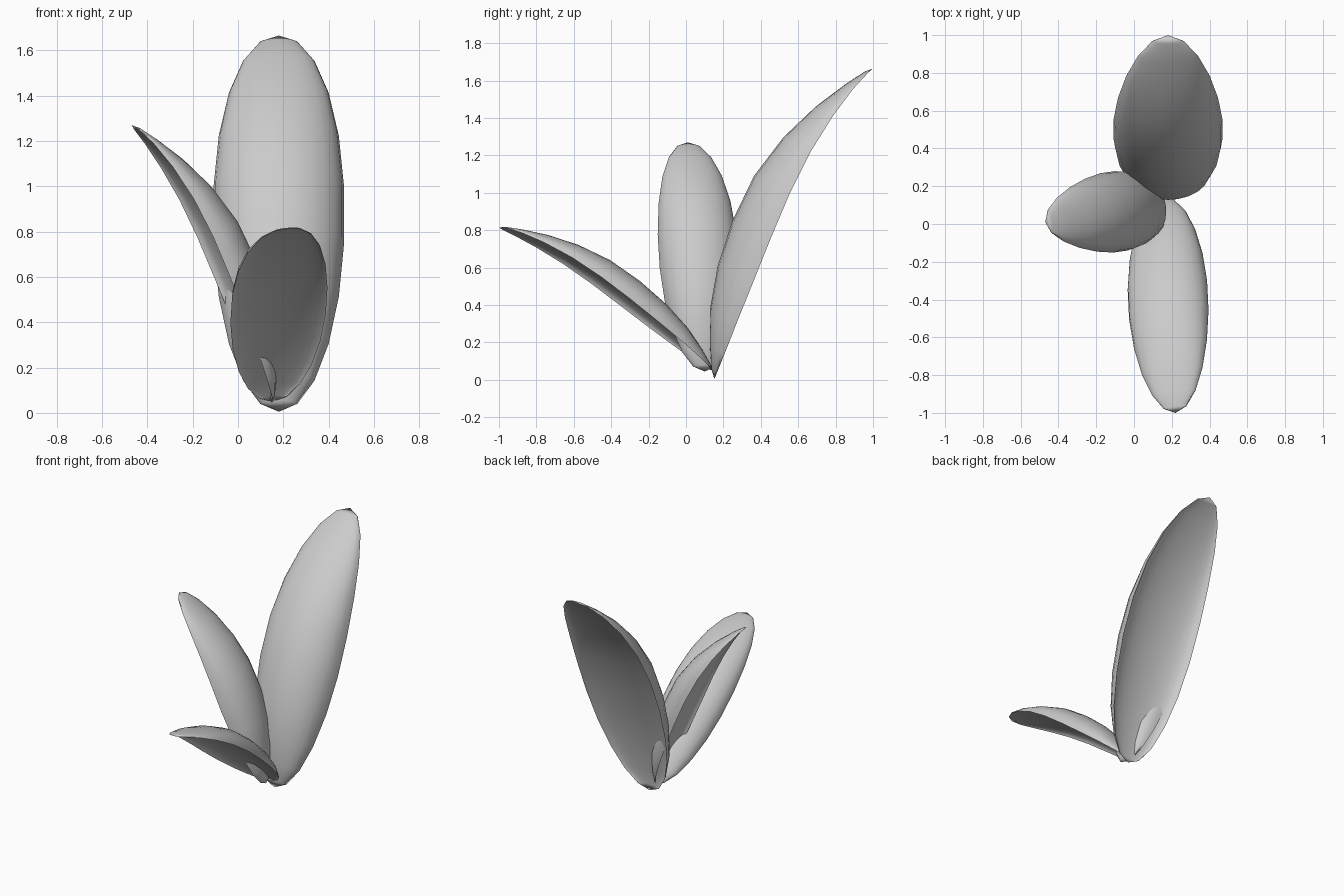
import bpy, bmesh, math
from mathutils import Vector

if "Cube" in bpy.data.objects:
    bpy.data.objects.remove(bpy.data.objects["Cube"])

RINGS, SEGS = 11, 12
LENGTH, HALF_WIDTH = 1.856, 0.29
INNER = 0.4   # hollowness of the underside relative to the ridge
# Bow of the rim and of the ridge above the base-tip chord, ring by ring
RIM = [0, .003, .013, .03, .05, .073, .092, .094, .075, .045, .015, 0]
RIDGE = [0, .037, .102, .19, .258, .298, .304, .258, .18, .096, .034, 0]


def leaf(name, base, tip, up, roll=0.0, depth=1.0):
    """Bent, hollowed leaf solid from base to tip, convex towards 'up'."""
    base, tip = Vector(base), Vector(tip)
    chord = tip - base
    scale = chord.length / LENGTH
    d = chord.normalized()
    n = Vector(up)
    n = (n - d * n.dot(d)).normalized()
    s = d.cross(n)
    # roll the leaf about its own chord
    n, s = (n * math.cos(roll) - s * math.sin(roll),
            s * math.cos(roll) + n * math.sin(roll))
    bm = bmesh.new()
    rows = []
    for k in range(1, RINGS):
        th = math.pi * k / RINGS
        along = LENGTH / 2 * (1 - math.cos(th))
        row = []
        # closed crescent loop: over the ridge, back along the hollow
        for j in range(2 * SEGS):
            ph = math.pi * j / SEGS
            bulge = math.sin(ph) if j <= SEGS else -math.sin(ph) * INNER
            side = HALF_WIDTH * math.sin(th) * math.cos(ph)
            rise = depth * (RIM[k] + (RIDGE[k] - RIM[k]) * bulge)
            row.append(bm.verts.new(base + scale * (d * along + s * side + n * rise)))
        rows.append(row)
    first, last = bm.verts.new(base), bm.verts.new(tip)
    for j in range(2 * SEGS):
        i = (j + 1) % (2 * SEGS)
        bm.faces.new((first, rows[0][j], rows[0][i]))
        for a, b in zip(rows, rows[1:]):
            bm.faces.new((a[j], b[j], b[i], a[i]))
        bm.faces.new((last, rows[-1][i], rows[-1][j]))
    bmesh.ops.recalc_face_normals(bm, faces=bm.faces[:])
    # smooth surfaces with a sharp rim
    for f in bm.faces:
        f.smooth = True
    for a, b in zip(rows, rows[1:]):
        for j in (0, SEGS):
            bm.edges.get((a[j], b[j])).smooth = False
    me = bpy.data.meshes.new(name)
    bm.to_mesh(me)
    bm.free()
    ob = bpy.data.objects.new(name, me)
    bpy.context.collection.objects.link(ob)
    return ob


# Tall rear leaf, left leaf and low front leaf
leaf("back_leaf", (.18, .152, .005), (.18, 1.0, 1.665), (0, -1, .5))
leaf("left_leaf", (.15, .10, .045), (-.47, .01, 1.27), (.89, 0, .45), roll=-.15)
leaf("front_leaf", (.155, .14, .05), (.22, -1.0, .815), (0, .55, .83), roll=-.14, depth=.82)
